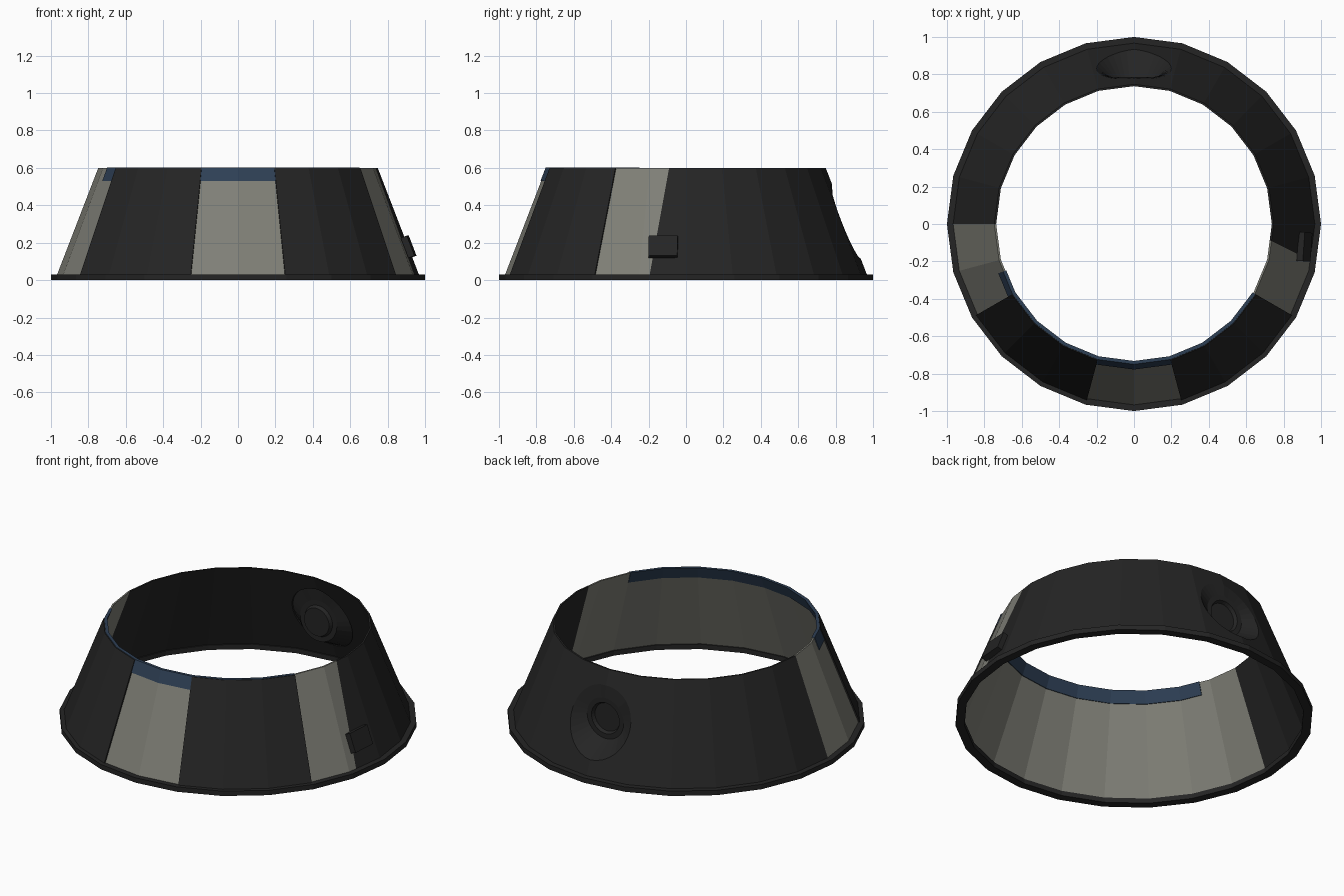
import bpy, bmesh, math
from mathutils import Matrix, Vector

if "Cube" in bpy.data.objects:
    bpy.data.objects.remove(bpy.data.objects["Cube"])


def material(name, rgb):
    m = bpy.data.materials.new(name)
    m.diffuse_color = (*rgb, 1)
    m.use_nodes = True
    m.node_tree.nodes["Principled BSDF"].inputs["Base Color"].default_value = m.diffuse_color
    return m


DARK = material("charcoal", (0.018, 0.018, 0.018))
GLASS = material("grey_glass", (0.215, 0.215, 0.185))
BLUE = material("blue_tint", (0.027, 0.05, 0.09))


def add_object(name, bm, mat):
    bmesh.ops.recalc_face_normals(bm, faces=bm.faces[:])
    me = bpy.data.meshes.new(name)
    bm.to_mesh(me)
    bm.free()
    me.materials.append(mat)
    ob = bpy.data.objects.new(name, me)
    bpy.context.collection.objects.link(ob)
    return ob


def wall_radius(z):
    return 0.967 - (z - 0.03) * 0.22 / 0.57


def ring_point(r, deg, z):
    # Point on a 24-sided outline whose corners have radius r
    k = r * math.cos(math.radians(7.5)) / math.cos(math.radians(deg % 15 - 7.5))
    a = math.radians(deg)
    return (k * math.cos(a), k * math.sin(a), z)


def arc_wall(name, mat, start, end, profile):
    # Sweep a 4-point (radius, z) profile; start/end are (bottom, top) angles
    mids = [a for a in range(-360, 721, 15) if max(start) < a < min(end)]
    stations = [start] + [(a, a) for a in mids] + [end]
    full = end[0] - start[0] >= 360
    if full:
        stations.pop()
    zs = [p[1] for p in profile]
    bm = bmesh.new()
    rows = []
    for lo, hi in stations:
        rows.append([bm.verts.new(ring_point(
            r, lo + (hi - lo) * (z - min(zs)) / (max(zs) - min(zs)), z))
            for r, z in profile])
    n = len(rows)
    for i in range(n if full else n - 1):
        a, b = rows[i], rows[(i + 1) % n]
        for j in range(4):
            k = (j + 1) % 4
            bm.faces.new((a[j], b[j], b[k], a[k]))
    if not full:
        bm.faces.new(rows[0])
        bm.faces.new(rows[-1])
    return add_object(name, bm, mat)


def sloped(z0, z1, outer, inner):
    return [(wall_radius(z0) + outer, z0), (wall_radius(z1) + outer, z1),
            (wall_radius(z1) + inner, z1), (wall_radius(z0) + inner, z0)]


# Base flange
arc_wall("base_flange", DARK, (0, 0), (360, 360),
         [(1.0, 0), (1.0, 0.03), (0.95, 0.03), (0.95, 0)])

# Glass front half, dark back half
shell = sloped(0.02, 0.6, 0, -0.01)
arc_wall("front_glass", GLASS, (180, 180), (348.3, 353), shell)
back = arc_wall("back_wall", DARK, (-11.7, -7), (180, 180), shell)

# Dark panels over the glass
for side, a in (("left", 210), ("right", 285)):
    arc_wall(side + "_panel", DARK, (a, a), (a + 45, a + 45),
             sloped(0.02, 0.6, 0.008, -0.002))

# Blue strip along the top of the glass
arc_wall("tint_strip", BLUE, (200, 200), (330, 330),
         sloped(0.53, 0.602, 0.004, -0.014))

# Round opening in the back wall
ZC = 0.315
bm = bmesh.new()
bmesh.ops.create_cone(bm, cap_ends=True, segments=32, radius1=0.2, radius2=0.2,
                      depth=0.8, matrix=Matrix.Translation((0, 0.9, ZC))
                      @ Matrix.Rotation(math.pi / 2, 4, 'X'))
cutter = add_object("opening_cutter", bm, DARK)
cutter.hide_render = True
mod = back.modifiers.new("opening", 'BOOLEAN')
mod.operation = 'DIFFERENCE'
mod.solver = 'EXACT'
mod.object = cutter
bpy.context.view_layer.objects.active = back
bpy.ops.object.modifier_apply(modifier="opening")
bpy.data.objects.remove(cutter)

# Dished socket set into the opening
bm = bmesh.new()
rings = []
for r, y in ((0.2, None), (0.125, 0.785), (0.095, 0.785), (0.085, 0.765)):
    ring = []
    for i in range(32):
        a = math.tau * i / 32
        x, z = r * math.cos(a), ZC + r * math.sin(a)
        yy = wall_radius(z) - abs(x) * math.tan(math.radians(7.5)) if y is None else y
        ring.append(bm.verts.new((x, yy, z)))
    rings.append(ring)
for a, b in zip(rings, rings[1:]):
    for i in range(32):
        j = (i + 1) % 32
        bm.faces.new((a[i], a[j], b[j], b[i]))
bm.faces.new(rings[-1])
add_object("back_socket", bm, DARK)

# Small box on the right side, lying on the slope
bm = bmesh.new()
bmesh.ops.create_cube(bm, size=1)
place = (Matrix.Translation((0.912, -0.122, 0.178))
         @ Matrix.Rotation(math.radians(-4), 4, 'Z')
         @ Matrix.Rotation(math.radians(-21), 4, 'Y')
         @ Matrix.Diagonal(Vector((0.035, 0.155, 0.115, 1))))
bmesh.ops.transform(bm, matrix=place, verts=bm.verts[:])
add_object("side_box", bm, DARK)
